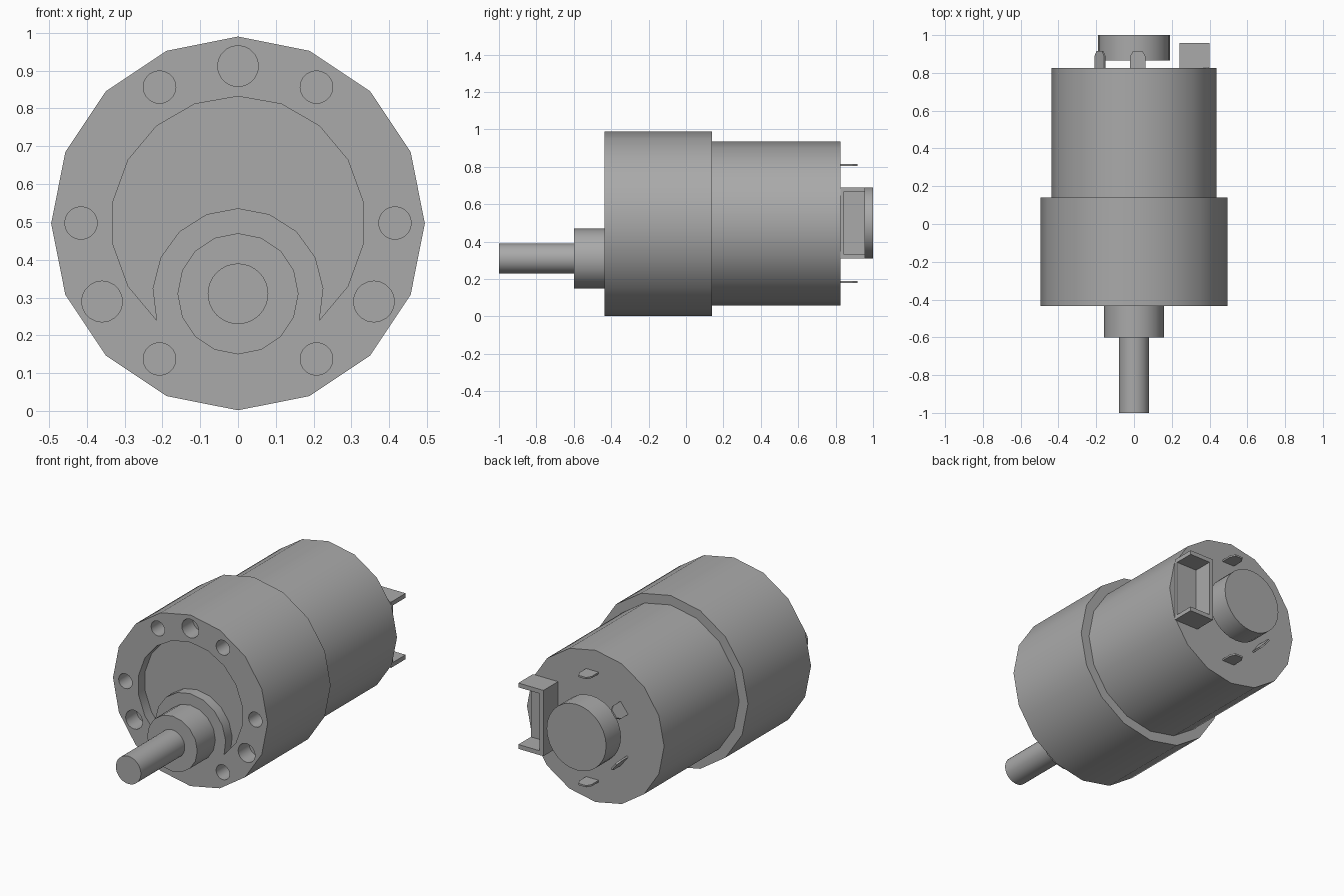
import bpy, bmesh, math
from math import sin, cos, radians, pi

if "Cube" in bpy.data.objects:
    bpy.data.objects.remove(bpy.data.objects["Cube"])

metal = bpy.data.materials.new("grey_metal")
metal.use_nodes = True
GREY = (0.4, 0.4, 0.4, 1)
metal.diffuse_color = GREY
metal.node_tree.nodes["Principled BSDF"].inputs["Base Color"].default_value = GREY

AXIS = 0.497      # height of the body axis
SHAFT = 0.31      # height of the offset output shaft
FACE = -0.435     # front face of the gearbox
BACK = 0.825      # rear face of the motor


def arc(radius, cz, start, end, steps, cx=0):
    """Points on an arc, angles in degrees measured from straight up."""
    angles = [radians(start + (end - start) * i / steps) for i in range(steps + 1)]
    return [(cx + radius * sin(a), cz + radius * cos(a)) for a in angles]


def circle(radius, cz, sides, cx=0):
    return arc(radius, cz, 0, 360, sides, cx)[:-1]


def prism(name, outline, y0, y1):
    """Extrude an x-z outline along y."""
    bm = bmesh.new()
    base = bm.faces.new([bm.verts.new((x, y0, z)) for x, z in outline])
    new = bmesh.ops.extrude_face_region(bm, geom=[base])["geom"]
    bmesh.ops.translate(bm, vec=(0, y1 - y0, 0),
                        verts=[v for v in new if isinstance(v, bmesh.types.BMVert)])
    bmesh.ops.recalc_face_normals(bm, faces=bm.faces)
    mesh = bpy.data.meshes.new(name)
    bm.to_mesh(mesh)
    bm.free()
    mesh.materials.append(metal)
    obj = bpy.data.objects.new(name, mesh)
    bpy.context.collection.objects.link(obj)
    return obj


def activate(obj):
    bpy.ops.object.select_all(action='DESELECT')
    obj.select_set(True)
    bpy.context.view_layer.objects.active = obj


def cut(obj, outline, depth):
    """Sink a pocket into the front face."""
    cutter = prism("pocket_cutter", outline, FACE - 0.1, FACE + depth)
    cutter.hide_render = True
    activate(obj)
    mod = obj.modifiers.new("pocket", 'BOOLEAN')
    mod.operation = 'DIFFERENCE'
    mod.solver = 'EXACT'
    mod.object = cutter
    bpy.ops.object.modifier_apply(modifier=mod.name)
    bpy.data.objects.remove(cutter)


def smooth(obj):
    activate(obj)
    bpy.ops.object.shade_smooth_by_angle(angle=radians(30))


# Gearbox with crescent recess and mounting holes
gearbox = prism("gearbox", circle(0.494, AXIS - 0.001, 16), FACE, 0.14)
crescent = arc(0.335, AXIS, -140, 140, 14) + arc(0.226, SHAFT, 108, -108, 10)[1:-1]
cut(gearbox, crescent, 0.06)
for i in range(6):
    a = radians(30 + 60 * i)
    cut(gearbox, circle(0.043, AXIS + 0.415 * cos(a), 20, 0.415 * sin(a)), 0.1)
for i in range(3):
    a = radians(120 * i)
    cut(gearbox, circle(0.054, AXIS + 0.415 * cos(a), 20, 0.415 * sin(a)), 0.1)
smooth(gearbox)

# Motor can, shaft collar, shaft and rear bearing cap
smooth(prism("motor_can", circle(0.438, AXIS, 16), 0.14, BACK))
smooth(prism("shaft_collar", circle(0.16, SHAFT, 16), -0.6, FACE))
smooth(prism("output_shaft", circle(0.08, SHAFT, 32), -1.0, -0.6))
smooth(prism("rear_cap", circle(0.19, AXIS + 0.003, 28), 0.865, 1.0))


def tab(name, x, z, tilt):
    """Thin rear terminal with clipped corners, turned about y."""
    w, t, tip = 0.04, 0.005, 0.092
    profile = [(-w, 0), (w, 0), (w, tip * 0.7), (w * 0.6, tip),
               (-w * 0.6, tip), (-w, tip * 0.7)]
    obj = prism(name, profile, -t, t)
    for v in obj.data.vertices:
        along, across, out = v.co.x, v.co.y, v.co.z
        v.co = (x + along * cos(tilt) - across * sin(tilt), BACK + out,
                z + along * sin(tilt) + across * cos(tilt))
    obj.data.flip_normals()


# Rear terminals, mirrored above and below the axis
for side, word in ((1, "upper"), (-1, "lower")):
    tab(word + "_outer_tab", 0.02, AXIS + side * 0.312, 0)
    tab(word + "_side_tab", -0.18, AXIS + side * 0.152, side * radians(52))

# Connector socket, open to the rear and to the outer side
x0, x1, z0, z1, y1 = 0.24, 0.4, 0.31, 0.69, 0.958
wall = 0.025


def box(xa, xb, za, zb):
    return [(xa, za), (xb, za), (xb, zb), (xa, zb)]


prism("socket_floor", box(x0, x1, z0, z1), BACK, BACK + 0.018)
prism("socket_frame", [(x0, z0), (x1, z0), (x1, z0 + wall), (x0 + wall, z0 + wall),
                       (x0 + wall, z1 - wall), (x1, z1 - wall), (x1, z1), (x0, z1)],
      BACK + 0.018, y1)
